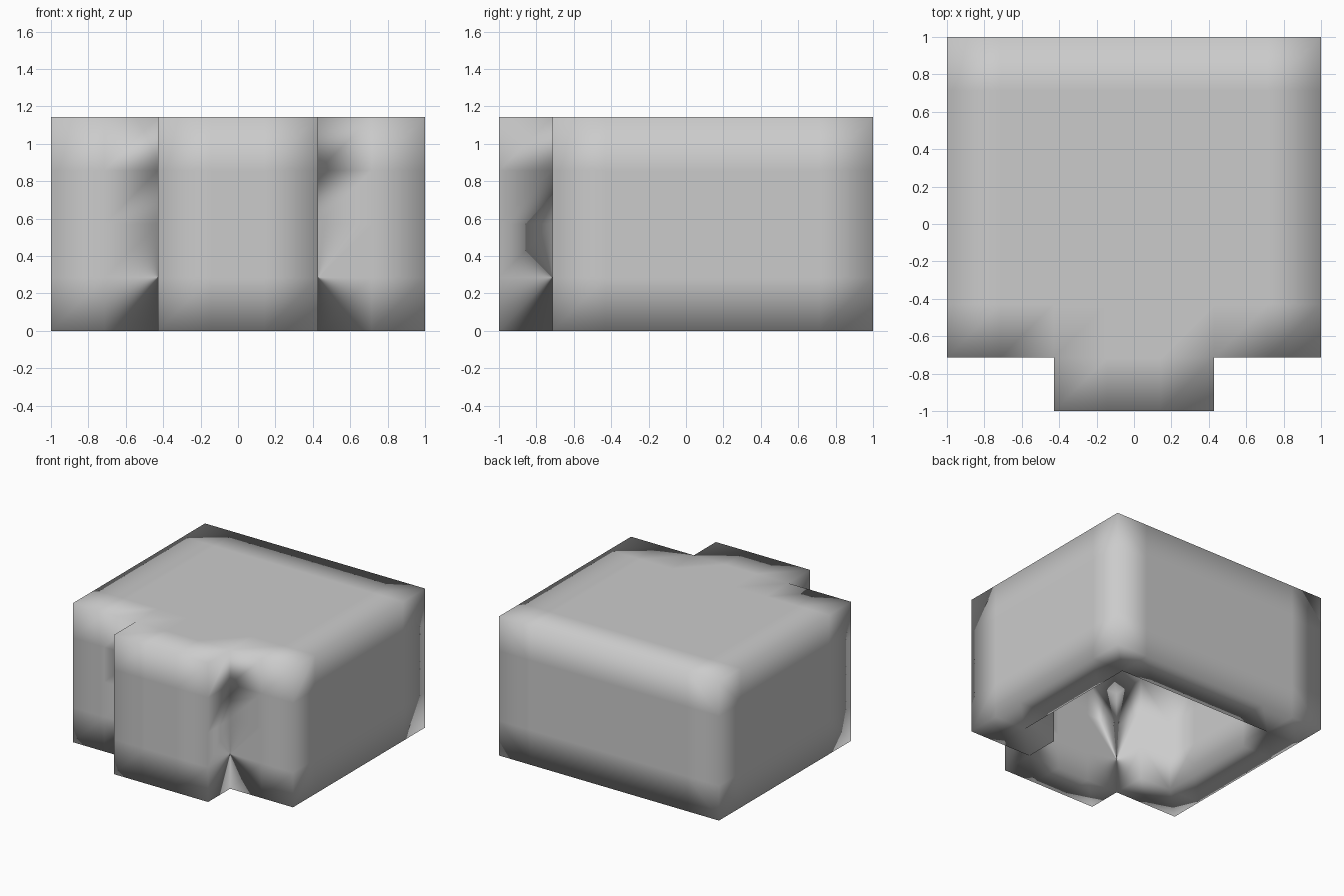
import bpy, bmesh

if "Cube" in bpy.data.objects:
    bpy.data.objects.remove(bpy.data.objects["Cube"])

CELL = 2 / 7
NX, NY, NZ = 7, 7, 4


def outline(i, j):
    # Square body with a centred three-cell bay on the front
    return 0 <= i < NX and (1 <= j < NY or (j == 0 and 2 <= i <= 4))


def cavity(i, j, k):
    # Hollow open underneath, one cell of wall and roof
    return k < NZ - 1 and ((1 <= i <= 5 and 2 <= j <= 5) or (2 <= i <= 4 and j == 1))


def solid(i, j, k):
    return 0 <= k < NZ and outline(i, j) and not cavity(i, j, k)


# Outward-facing quads, keyed by direction
SIDES = {
    (1, 0, 0): ((1, 0, 0), (1, 1, 0), (1, 1, 1), (1, 0, 1)),
    (-1, 0, 0): ((0, 0, 0), (0, 0, 1), (0, 1, 1), (0, 1, 0)),
    (0, 1, 0): ((0, 1, 0), (0, 1, 1), (1, 1, 1), (1, 1, 0)),
    (0, -1, 0): ((0, 0, 0), (1, 0, 0), (1, 0, 1), (0, 0, 1)),
    (0, 0, 1): ((0, 0, 1), (1, 0, 1), (1, 1, 1), (0, 1, 1)),
    (0, 0, -1): ((0, 0, 0), (0, 1, 0), (1, 1, 0), (1, 0, 0)),
}

bm = bmesh.new()
verts = {}


def vert(p):
    if p not in verts:
        verts[p] = bm.verts.new((p[0] * CELL - 1, p[1] * CELL - 1, p[2] * CELL))
    return verts[p]


# Skin of the hollow block shell, welded and smooth shaded
for i in range(NX):
    for j in range(NY):
        for k in range(NZ):
            if not solid(i, j, k):
                continue
            for (dx, dy, dz), quad in SIDES.items():
                if not solid(i + dx, j + dy, k + dz):
                    face = bm.faces.new([vert((i + a, j + b, k + c)) for a, b, c in quad])
                    face.smooth = True

mesh = bpy.data.meshes.new("hollow_block_shell")
bm.to_mesh(mesh)
bm.free()
bpy.context.collection.objects.link(bpy.data.objects.new("hollow_block_shell", mesh))
